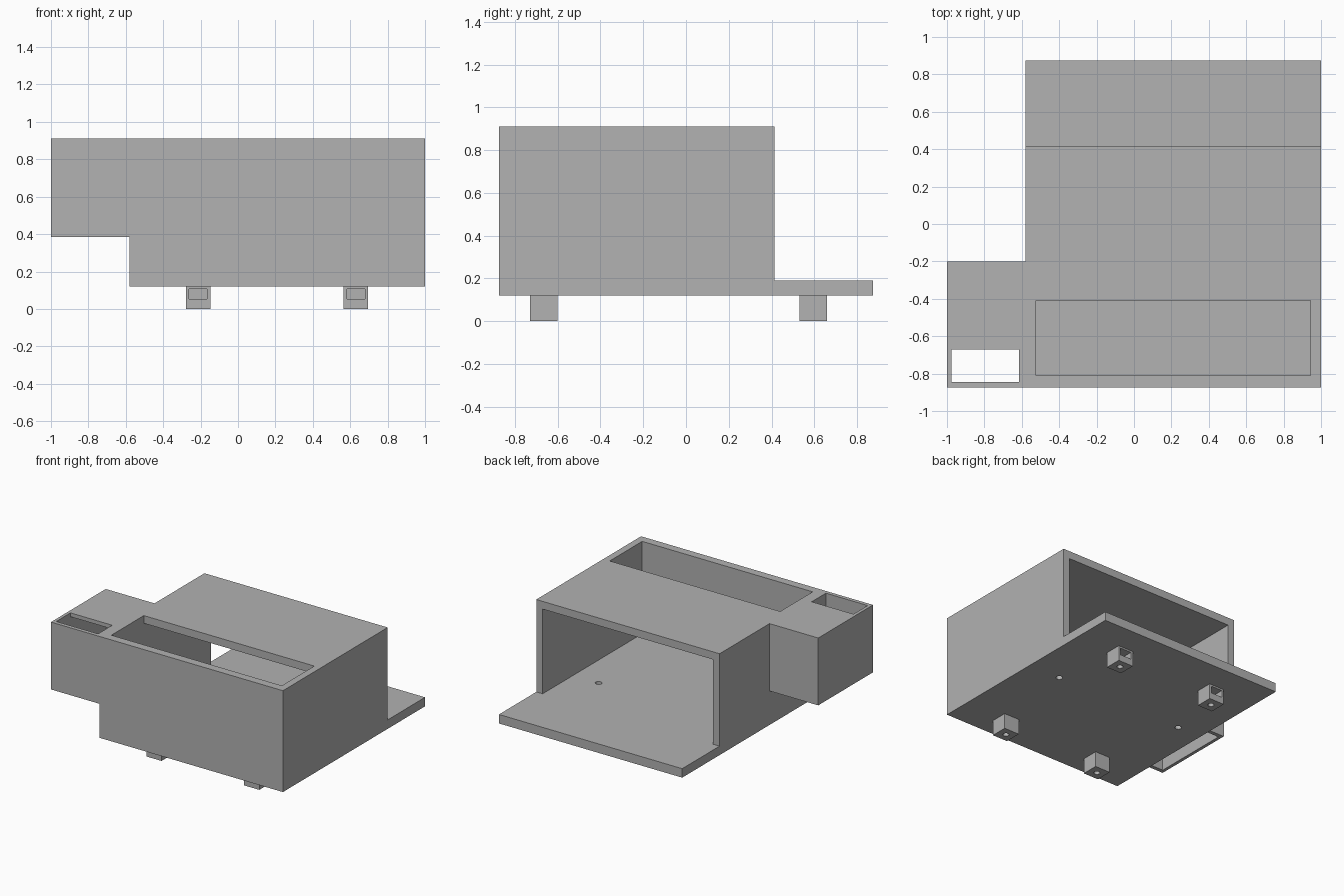
import bpy
import bmesh
from mathutils import Matrix, Vector

if "Cube" in bpy.data.objects:
    bpy.data.objects.remove(bpy.data.objects["Cube"])

grey = bpy.data.materials.new("plain grey")
grey.diffuse_color = (0.445, 0.445, 0.445, 1)
grey.use_nodes = True
grey.node_tree.nodes["Principled BSDF"].inputs["Base Color"].default_value = grey.diffuse_color


def finish(name, bm):
    mesh = bpy.data.meshes.new(name)
    bm.to_mesh(mesh)
    bm.free()
    mesh.materials.append(grey)
    obj = bpy.data.objects.new(name, mesh)
    bpy.context.collection.objects.link(obj)
    return obj


def box(name, x, y, z):
    """Box from (min, max) pairs."""
    bm = bmesh.new()
    bmesh.ops.create_cube(bm, size=1)
    lo, hi = Vector((x[0], y[0], z[0])), Vector((x[1], y[1], z[1]))
    for v in bm.verts:
        v.co = [hi[i] if v.co[i] > 0 else lo[i] for i in range(3)]
    return finish(name, bm)


def drill(x, y, z, radius):
    """Upright round cutter."""
    bm = bmesh.new()
    bmesh.ops.create_cone(bm, cap_ends=True, segments=24, radius1=radius,
                          radius2=radius, depth=z[1] - z[0],
                          matrix=Matrix.Translation((x, y, (z[0] + z[1]) / 2)))
    return finish("drill_cutter", bm)


def cut(obj, *cutters):
    """Subtract the cutters, bake the result and remove the cutters."""
    for cutter in cutters:
        cutter.hide_render = True
        mod = obj.modifiers.new("cut", 'BOOLEAN')
        mod.operation = 'DIFFERENCE'
        mod.solver = 'EXACT'
        mod.object = cutter
    deps = bpy.context.evaluated_depsgraph_get()
    mesh = bpy.data.meshes.new_from_object(obj.evaluated_get(deps))
    obj.modifiers.clear()
    obj.data = mesh
    for cutter in cutters:
        bpy.data.objects.remove(cutter)


# Floor plate, running out behind the housing, with two screw holes
floor = box("floor_plate", (-0.58, 1), (-0.875, 0.875), (0.12, 0.19))
cut(floor, *[drill(x, 0.04, (0, 0.4), 0.024) for x in (-0.376, 0.726)])

# Housing: open at the back, with a wide slot in the roof
housing = box("housing", (-0.58, 1), (-0.875, 0.415), (0.19, 0.91))
cut(housing,
    box("cavity_cutter", (-0.525, 0.945), (-0.81, 0.6), (0.1, 0.85)),
    box("slot_cutter", (-0.525, 0.945), (-0.81, -0.41), (0.8, 1.1)))

# Side compartment: open below, with a small opening on top
side = box("side_compartment", (-1, -0.58), (-0.875, -0.2), (0.385, 0.91))
cut(side,
    box("hollow_cutter", (-0.975, -0.615), (-0.845, -0.23), (0.2, 0.88)),
    box("opening_cutter", (-0.975, -0.615), (-0.845, -0.67), (0.8, 1.1)))

# Feet with a bolt hole below and a nut pocket facing outwards
for end, cy, out in (("front", -0.665, -1), ("back", 0.595, 1)):
    for hand, cx in (("left", -0.213), ("right", 0.63)):
        foot = box(f"{end}_{hand}_foot", (cx - 0.065, cx + 0.065),
                   (cy - 0.065, cy + 0.065), (0, 0.12))
        ys = sorted((cy + out * 0.1, cy - out * 0.04))
        cut(foot,
            box("pocket_cutter", (cx - 0.048, cx + 0.048), ys, (0.052, 0.107)),
            drill(cx, cy, (-0.05, 0.08), 0.022))
